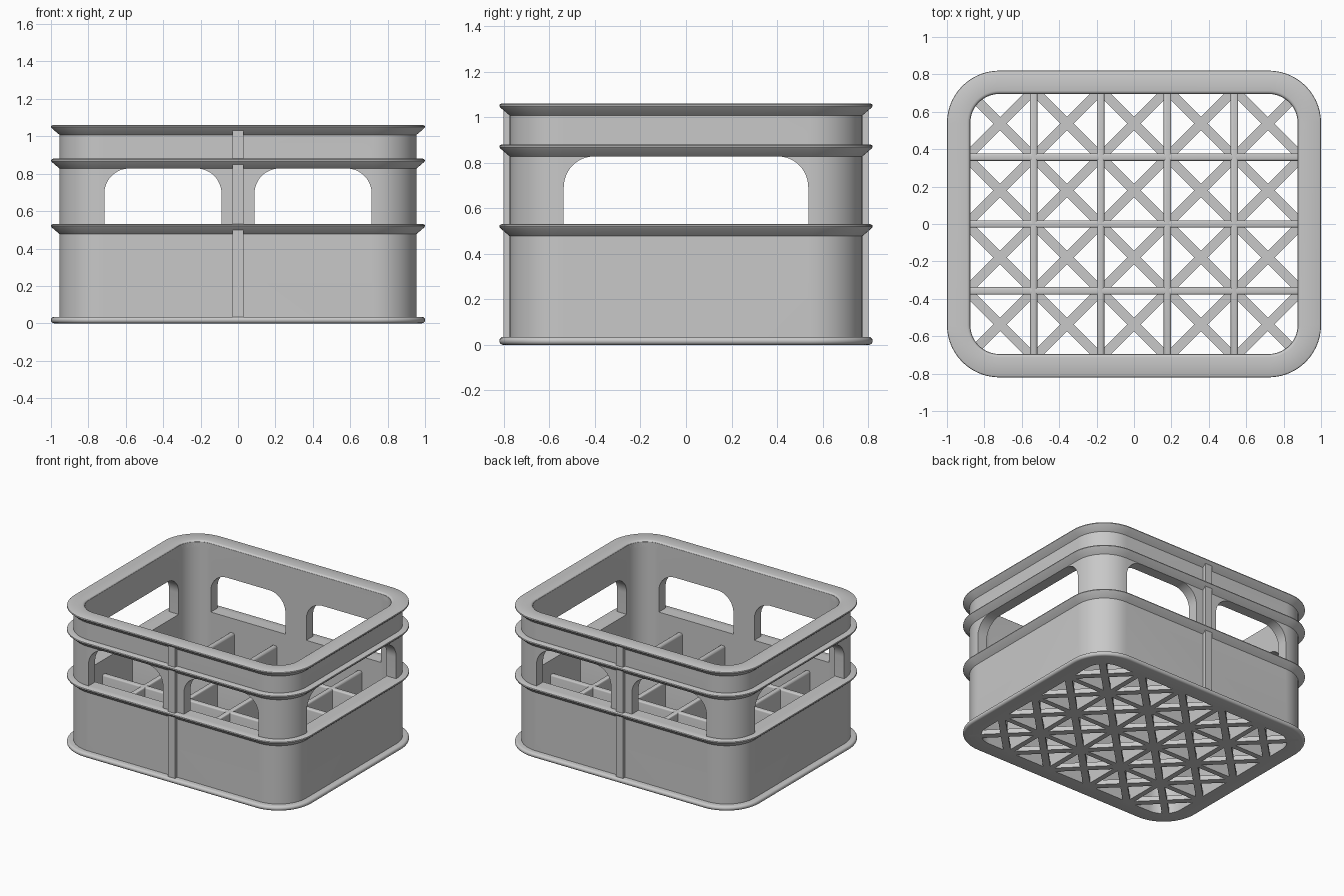
import bpy
import bmesh
from math import sin, cos, pi, radians, hypot, atan2

if "Cube" in bpy.data.objects:
    bpy.data.objects.remove(bpy.data.objects["Cube"], do_unlink=True)

GREY = (0.58, 0.58, 0.58, 1)
mat = bpy.data.materials.new("grey plastic")
mat.use_nodes = True
mat.diffuse_color = GREY
mat.node_tree.nodes["Principled BSDF"].inputs["Base Color"].default_value = GREY

CX, CY = 0.72, 0.54               # centres of the rounded corners
INNER, OUTER, RIM = 0.155, 0.235, 0.28   # corner radii: inside, outside, flanges
PITCH = 0.358                     # bottle cell size
COLS, ROWS = 5, 4


def add_object(name, bm):
    bmesh.ops.recalc_face_normals(bm, faces=bm.faces)
    mesh = bpy.data.meshes.new(name)
    bm.to_mesh(mesh)
    bm.free()
    mesh.materials.append(mat)
    obj = bpy.data.objects.new(name, mesh)
    bpy.context.collection.objects.link(obj)
    return obj


def smooth(obj):
    bpy.ops.object.select_all(action='DESELECT')
    obj.select_set(True)
    bpy.context.view_layer.objects.active = obj
    bpy.ops.object.shade_smooth_by_angle(angle=radians(35))


def sweep(name, profile, steps=14):
    """Carry a closed (radius, height) profile round the rounded rectangle."""
    bm = bmesh.new()
    rings = []
    for corner, (sx, sy) in enumerate([(1, 1), (-1, 1), (-1, -1), (1, -1)]):
        for i in range(steps + 1):
            a = (corner + i / steps) * pi / 2
            rings.append([bm.verts.new((sx * CX + r * cos(a), sy * CY + r * sin(a), z))
                          for r, z in profile])
    n = len(profile)
    for k, ring in enumerate(rings):
        after = rings[(k + 1) % len(rings)]
        for j in range(n):
            m = (j + 1) % n
            bm.faces.new((ring[j], after[j], after[m], ring[m]))
    return add_object(name, bm)


def box(bm, size, centre, turn=0.0):
    verts = bmesh.ops.create_cube(bm, size=1)["verts"]
    for v in verts:
        x, y, z = (c * s for c, s in zip(v.co, size))
        v.co = (centre[0] + x * cos(turn) - y * sin(turn),
                centre[1] + x * sin(turn) + y * cos(turn), centre[2] + z)


def arch(bm, lo, hi, along_x, bottom=0.53, top=0.828, r=0.135):
    """Prism with rounded top corners that cuts a window through two walls."""
    outline = [(lo, bottom), (hi, bottom)]
    for start, c in ((0, hi - r), (pi / 2, lo + r)):
        for i in range(13):
            a = start + i / 12 * pi / 2
            outline.append((c + r * cos(a), top - r + r * sin(a)))
    sides = [[bm.verts.new((d, u, z) if along_x else (u, d, z)) for u, z in outline]
             for d in (-1.2, 1.2)]
    bm.faces.new(sides[0])
    bm.faces.new(sides[1])
    for i in range(len(outline)):
        j = (i + 1) % len(outline)
        bm.faces.new((sides[0][i], sides[0][j], sides[1][j], sides[1][i]))


# Wall with hand-hold windows cut through it
wall = sweep("wall", [(INNER, 0.005), (OUTER, 0.005), (OUTER, 1.05), (INNER, 1.05)])
cutters = []
for label, along_x, spans in (("front_windows", False, [(-0.715, -0.088), (0.088, 0.715)]),
                              ("side_windows", True, [(-0.537, 0.537)])):
    bm = bmesh.new()
    for lo, hi in spans:
        arch(bm, lo, hi, along_x)
    cutter = add_object(label + "_cutter", bm)
    cutter.hide_render = True
    cutters.append(cutter)
    mod = wall.modifiers.new(label, 'BOOLEAN')
    mod.operation = 'DIFFERENCE'
    mod.solver = 'EXACT'
    mod.object = cutter
graph = bpy.context.evaluated_depsgraph_get()
cut_mesh = bpy.data.meshes.new_from_object(wall.evaluated_get(graph))
wall.modifiers.clear()
wall.data = cut_mesh
for cutter in cutters:
    bpy.data.objects.remove(cutter, do_unlink=True)
smooth(wall)


def lip(top):
    """Outer edge of a flange: sloped underside, softly rounded tip."""
    return [(OUTER, top - 0.052), (RIM - 0.005, top - 0.018), (RIM, top - 0.011),
            (RIM - 0.002, top - 0.004), (RIM - 0.01, top)]


# Top rim with a rounded inner edge
inner_edge = [(INNER + 0.018 - 0.018 * sin(a), 1.042 + 0.018 * cos(a))
              for a in (i * pi / 8 for i in range(5))]
smooth(sweep("top_rim", lip(1.06) + inner_edge + [(INNER, 1.008)]))

# Flanges above and below the windows
for name, top in (("upper_flange", 0.88), ("lower_flange", 0.53)):
    smooth(sweep(name, [(OUTER - 0.01, top - 0.052)] + lip(top) + [(OUTER - 0.01, top)]))

# Base ring with a half-round outer edge
half_round = [(RIM - 0.0175 + 0.0175 * sin(a), 0.0175 - 0.0175 * cos(a))
              for a in (i * pi / 8 for i in range(9))]
smooth(sweep("base_ring", [(INNER, 0)] + half_round + [(INNER, 0.035)]))

# Vertical ribs on front and back
for name, side in (("front_rib", -1), ("back_rib", 1)):
    bm = bmesh.new()
    box(bm, (0.06, 0.04, 1.01), (0, side * 0.781, 0.525))
    add_object(name, bm)

# Dividers between the bottle cells
HEIGHT, THICK = 0.42, 0.04
bm = bmesh.new()
for i in range(1, COLS):
    box(bm, (THICK, 1.44, HEIGHT), ((i - COLS / 2) * PITCH, 0, HEIGHT / 2))
for j in range(1, ROWS):
    box(bm, (1.8, THICK, HEIGHT), (0, (j - ROWS / 2) * PITCH, HEIGHT / 2))
top_edges = [e for e in bm.edges if all(v.co.z > HEIGHT - 0.01 for v in e.verts)]
bmesh.ops.bevel(bm, geom=top_edges, offset=0.012, segments=3, profile=0.5, affect='EDGES')
smooth(add_object("dividers", bm))

# Crossed floor bars in every cell
bm = bmesh.new()
length = hypot(PITCH, PITCH) * 0.96
for i in range(COLS):
    for j in range(ROWS):
        centre = ((i + 0.5 - COLS / 2) * PITCH, (j + 0.5 - ROWS / 2) * PITCH, 0.0175)
        for turn in (pi / 4, -pi / 4):
            box(bm, (length, 0.05, 0.035), centre, turn)
add_object("floor_lattice", bm)
